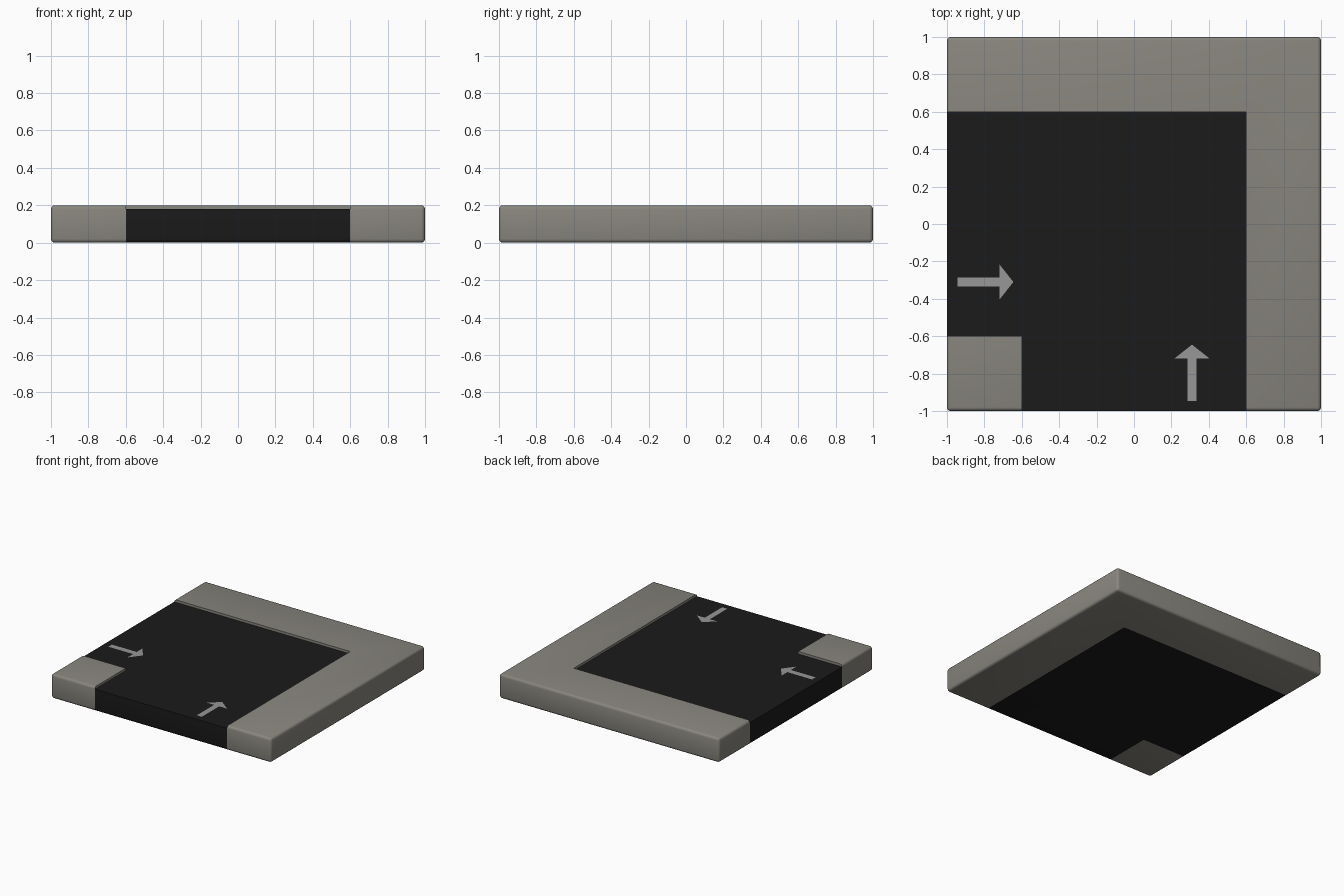
import bpy, bmesh, math

if "Cube" in bpy.data.objects:
    bpy.data.objects.remove(bpy.data.objects["Cube"])


def material(name, rgb):
    mat = bpy.data.materials.new(name)
    mat.diffuse_color = (*rgb, 1)
    mat.use_nodes = True
    mat.node_tree.nodes["Principled BSDF"].inputs["Base Color"].default_value = mat.diffuse_color
    return mat


def add_object(name, bm, mat=None):
    bmesh.ops.recalc_face_normals(bm, faces=bm.faces)
    mesh = bpy.data.meshes.new(name)
    bm.to_mesh(mesh)
    bm.free()
    obj = bpy.data.objects.new(name, mesh)
    bpy.context.collection.objects.link(obj)
    if mat:
        mesh.materials.append(mat)
    return obj


def prism(name, outline, z0, z1):
    bm = bmesh.new()
    face = bm.faces.new([bm.verts.new((x, y, z0)) for x, y in outline])
    ext = bmesh.ops.extrude_face_region(bm, geom=[face])
    for v in ext["geom"]:
        if isinstance(v, bmesh.types.BMVert):
            v.co.z = z1
    obj = add_object(name, bm)
    obj.hide_render = True
    obj.hide_viewport = True
    return obj


def slab(name, mat, operation, cutter):
    # rounded tile blank, trimmed by the road footprint
    bm = bmesh.new()
    bmesh.ops.create_cube(bm, size=2)
    bmesh.ops.scale(bm, vec=(1, 1, 0.1), verts=bm.verts)
    bmesh.ops.translate(bm, vec=(0, 0, 0.1), verts=bm.verts)
    bmesh.ops.bevel(bm, geom=bm.edges[:], offset=0.02, segments=3,
                    profile=0.5, affect='EDGES')
    obj = add_object(name, bm, mat)
    mod = obj.modifiers.new("trim", 'BOOLEAN')
    mod.operation = operation
    mod.object = cutter
    mod.solver = 'EXACT'
    bpy.context.view_layer.objects.active = obj
    obj.select_set(True)
    bpy.ops.object.modifier_apply(modifier=mod.name)
    bpy.ops.object.shade_smooth_by_angle(angle=math.radians(35))
    obj.select_set(False)
    return obj


stone = material("stone", (0.25, 0.238, 0.21))
asphalt = material("asphalt", (0.011, 0.011, 0.011))
paint = material("paint", (0.31, 0.31, 0.31))

# pavement around the corner, and the road sunk slightly below it
footprint = [(-2, -0.6), (-0.6, -0.6), (-0.6, -2), (0.6, -2), (0.6, 0.6), (-2, 0.6)]
slab("pavement", stone, 'DIFFERENCE', prism("pavement_cutter", footprint, -1, 1))
slab("road", asphalt, 'INTERSECT', prism("road_cutter", footprint, -1, 0.18))

# painted direction arrows, the second turned a quarter
arrow = [(-0.945, -0.333), (-0.72, -0.333), (-0.72, -0.405), (-0.645, -0.31),
         (-0.72, -0.215), (-0.72, -0.287), (-0.945, -0.287)]
for name, turned in (("arrow_left_entry", False), ("arrow_front_entry", True)):
    bm = bmesh.new()
    bm.faces.new([bm.verts.new((-y, x, 0.182) if turned else (x, y, 0.182))
                  for x, y in arrow])
    obj = add_object(name, bm, paint)
    if obj.data.polygons[0].normal.z < 0:
        obj.data.flip_normals()

for helper in [o for o in bpy.data.objects if o.name.endswith("cutter")]:
    bpy.data.objects.remove(helper)
